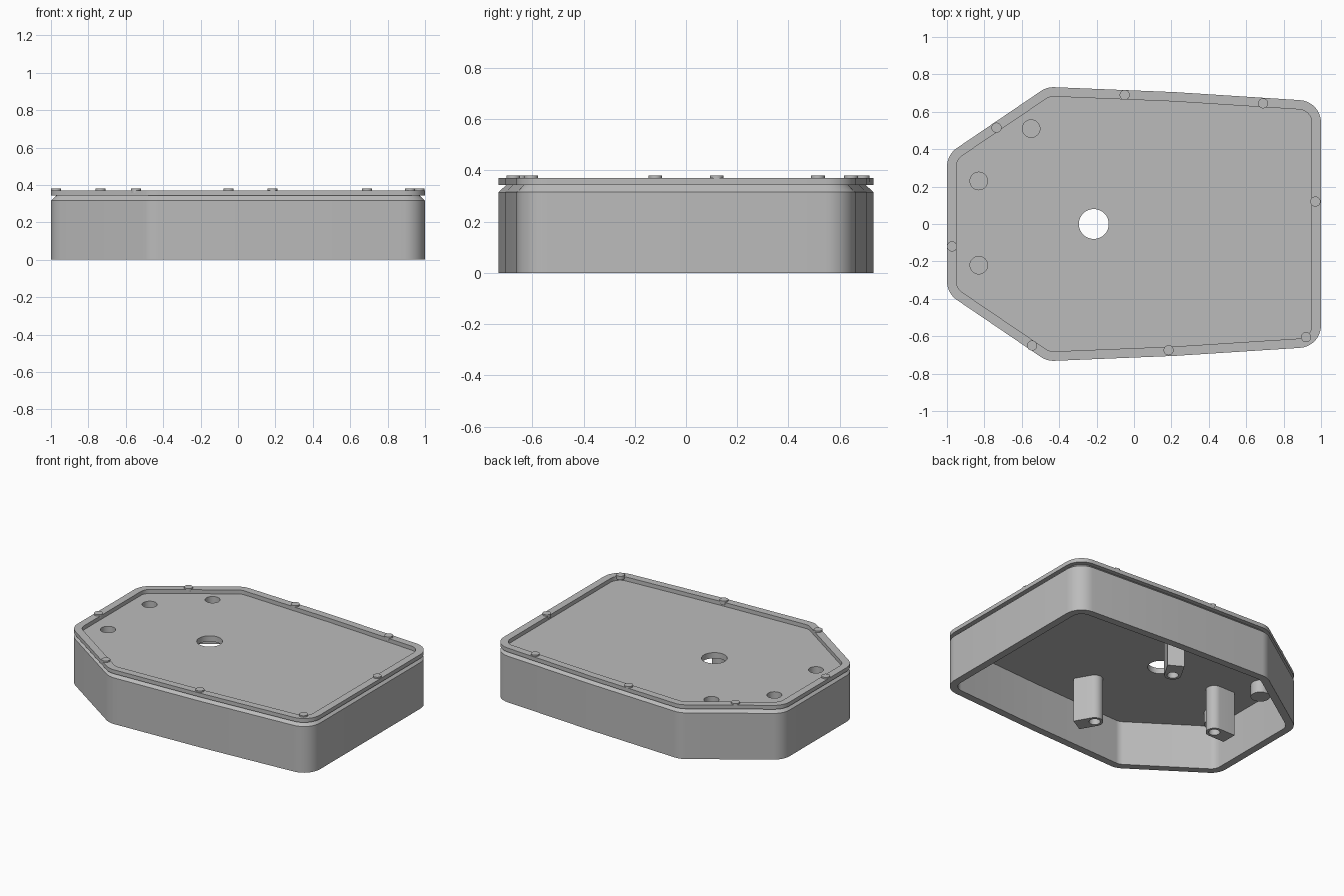
import bpy, bmesh, math
from mathutils import Vector

cube = bpy.data.objects.get("Cube")
if cube:
    bpy.data.objects.remove(cube, do_unlink=True)

grey = bpy.data.materials.new("plain grey")
grey.use_nodes = True
grey.diffuse_color = (0.5, 0.5, 0.5, 1)
grey.node_tree.nodes["Principled BSDF"].inputs["Base Color"].default_value = grey.diffuse_color

# Sharp outline corners with fillet radius, counter-clockwise, mirrored in y
half = [(1, 0.655, 0.12), (0.22, 0.705, 0), (-0.465, 0.733, 0.12), (-1, 0.37, 0.12)]
corners = half + [(x, -y, r) for x, y, r in reversed(half)]
SEGMENTS = 8
HUB = Vector((-0.215, 0))


def outline(inset):
    """Case outline moved inward by inset, with rounded corners."""
    pts = [Vector(c[:2]) for c in corners]
    n = len(pts)
    result = []
    for i, p in enumerate(pts):
        a = (p - pts[i - 1]).normalized()
        b = (pts[(i + 1) % n] - p).normalized()
        na, nb = Vector((-a.y, a.x)), Vector((-b.y, b.x))
        miter = (na + nb) / (1 + na.dot(nb))
        q = p + miter * inset
        r = corners[i][2] - inset
        if corners[i][2] == 0:
            result.append(q)
            continue
        centre = q + miter * r
        start = math.atan2(-na.y, -na.x)
        turn = a.angle(b)
        for k in range(SEGMENTS + 1):
            t = start + turn * k / SEGMENTS
            result.append(centre + Vector((math.cos(t), math.sin(t))) * r)
    return result


def circle(centre, r, n=32):
    return [Vector((centre[0] + r * math.cos(2 * math.pi * k / n),
                    centre[1] + r * math.sin(2 * math.pi * k / n))) for k in range(n)]


def loft(bm, rings):
    """Skin a list of (outline, height) rings and cap both ends."""
    loops = [[bm.verts.new((p.x, p.y, z)) for p in pts] for pts, z in rings]
    for low, high in zip(loops, loops[1:]):
        for i in range(len(low)):
            j = (i + 1) % len(low)
            bm.faces.new((low[i], low[j], high[j], high[i]))
    bm.faces.new(loops[0][::-1])
    bm.faces.new(loops[-1])


def make(name, solids):
    bm = bmesh.new()
    for rings in solids:
        loft(bm, rings)
    bmesh.ops.recalc_face_normals(bm, faces=bm.faces)
    mesh = bpy.data.meshes.new(name)
    bm.to_mesh(mesh)
    bm.free()
    mesh.materials.append(grey)
    obj = bpy.data.objects.new(name, mesh)
    bpy.context.collection.objects.link(obj)
    return obj


def activate(obj):
    bpy.ops.object.select_all(action="DESELECT")
    obj.select_set(True)
    bpy.context.view_layer.objects.active = obj


def cut(obj, solids):
    cutter = make("hole_cutter", solids)
    cutter.hide_render = True
    mod = obj.modifiers.new("holes", "BOOLEAN")
    mod.operation = "DIFFERENCE"
    mod.solver = "EXACT"
    mod.object = cutter
    activate(obj)
    bpy.ops.object.modifier_apply(modifier=mod.name)
    bpy.data.objects.remove(cutter, do_unlink=True)


def smooth(obj):
    activate(obj)
    bpy.ops.object.shade_smooth_by_angle(angle=math.radians(30))


# Open-bottomed case: ceiling, inner wall, foot, outer wall, chamfer, rim, floor
CEILING, DECK, RIM = 0.305, 0.344, 0.371
case = make("case_shell", [[(outline(d), z) for d, z in (
    (0.05, CEILING), (0.05, 0), (0, 0), (0, 0.316), (0.03, DECK),
    (0, DECK), (0, RIM), (0.05, RIM), (0.05, DECK))]])

# Central opening and three blind pockets
pockets = [(-0.55, 0.51), (-0.83, 0.23), (-0.83, -0.22)]
holes = [(HUB, 0.08)] + [(p, 0.047) for p in pockets]
cut(case, [[(circle(c, r), 0.2), (circle(c, r), 0.4)] for c, r in holes])
smooth(case)

# Closed cups under the pockets
for i, p in enumerate(pockets):
    smooth(make(f"pocket_cup_{i + 1}", [[
        (circle(p, 0.047), 0.24), (circle(p, 0.047), CEILING + 0.002),
        (circle(p, 0.06), CEILING + 0.002), (circle(p, 0.06), 0.22)]]))

# Three screw posts around the opening: round inside, square outside
for i in range(3):
    angle = math.pi / 3 * (2 * i + 1)
    out = Vector((math.cos(angle), math.sin(angle)))
    side = Vector((-out.y, out.x))
    axis = HUB + out * 0.435
    w = 0.053
    shape = [axis + out * 0.12 - side * w, axis + out * 0.12 + side * w]
    for k in range(17):
        t = math.pi * k / 16
        shape.append(axis + side * (w * math.cos(t)) - out * (w * math.sin(t)))
    post = make(f"screw_post_{i + 1}", [[(shape, 0), (shape, CEILING + 0.002)]])
    cut(post, [[(circle(axis, 0.035), -0.1), (circle(axis, 0.035), 0.2)]])
    smooth(post)

# Low studs around the rim
studs = [(-0.05, 0.69), (0.69, 0.645), (0.97, 0.12), (0.92, -0.605),
         (0.185, -0.675), (-0.545, -0.65), (-0.973, -0.12), (-0.735, 0.515)]
for i, p in enumerate(studs):
    ring = circle(p, 0.027, 20)
    smooth(make(f"rim_stud_{i + 1}", [[(ring, RIM - 0.015), (ring, 0.381)]]))
